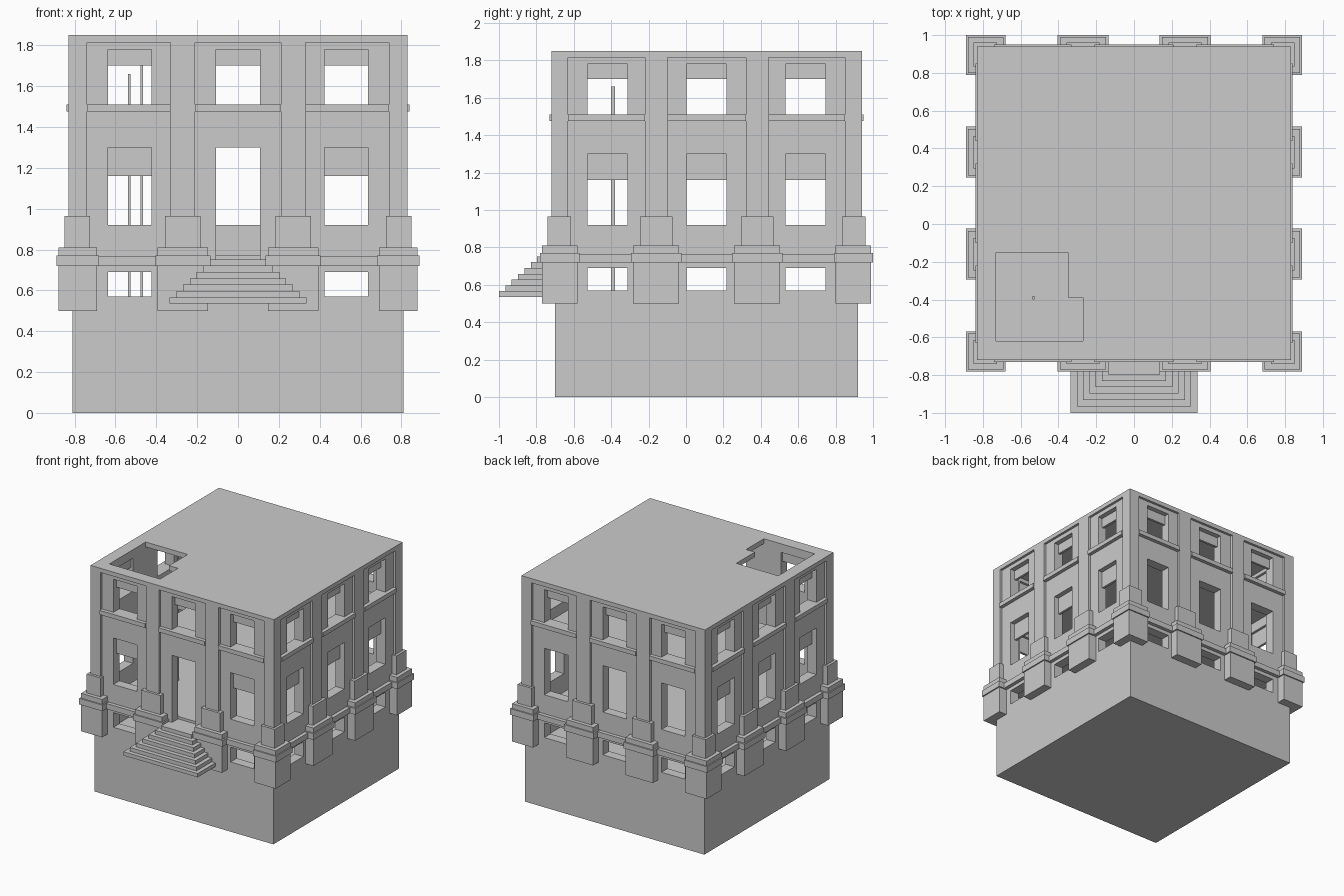
import bpy, bmesh
from mathutils import Matrix, Vector

if "Cube" in bpy.data.objects:
    bpy.data.objects.remove(bpy.data.objects["Cube"])

stone = bpy.data.materials.new("stone_grey")
stone.use_nodes = True
GREY = (0.6, 0.6, 0.6, 1)
stone.diffuse_color = GREY
stone.node_tree.nodes["Principled BSDF"].inputs["Base Color"].default_value = GREY

CY = 0.11        # centre of the square body in y
HALF = 0.81      # half width of the body
INNER = 0.73     # half width inside the walls
BAY = 0.53       # spacing of the window bays
PIER = 0.27      # offset of the middle piers
FRONT, RIGHT, BACK, LEFT = range(4)


def box(lo, hi, side=None):
    return Vector(lo), Vector(hi), side


def wall_box(side, u0, u1, z0, z1, out, inward=0.01):
    """Box on one side of the body: u along the wall, out past its face."""
    return box((u0, -HALF - out, z0), (u1, -HALF + inward, z1), side)


def build(name, boxes):
    """One object from a list of boxes, turned to their side if they have one."""
    bm = bmesh.new()
    for lo, hi, side in boxes:
        m = Matrix.Translation((lo + hi) / 2) @ Matrix.Diagonal((hi - lo).to_4d())
        if side is not None:
            m = Matrix.Translation((0, CY, 0)) @ Matrix.Rotation(
                side * 1.5707963, 4, 'Z') @ m
        bmesh.ops.create_cube(bm, size=1, matrix=m)
    return finish(name, bm)


def finish(name, bm):
    mesh = bpy.data.meshes.new(name)
    bm.to_mesh(mesh)
    bm.free()
    mesh.materials.append(stone)
    ob = bpy.data.objects.new(name, mesh)
    bpy.context.collection.objects.link(ob)
    return ob


def slab(name, outline, z0, z1):
    bm = bmesh.new()
    face = bm.faces.new([bm.verts.new((x, y, z0)) for x, y in outline])
    top = bmesh.ops.extrude_face_region(bm, geom=[face])
    verts = [v for v in top["geom"] if isinstance(v, bmesh.types.BMVert)]
    bmesh.ops.translate(bm, verts=verts, vec=(0, 0, z1 - z0))
    bmesh.ops.recalc_face_normals(bm, faces=bm.faces)
    return finish(name, bm)


def body_box(half, z0, z1):
    return box((-half, CY - half, z0), (half, CY + half, z1))


def cut(target, cutter):
    mod = target.modifiers.new("cut", 'BOOLEAN')
    mod.operation = 'DIFFERENCE'
    mod.solver = 'EXACT'
    mod.object = cutter
    bpy.context.view_layer.objects.active = target
    bpy.ops.object.modifier_apply(modifier=mod.name)
    bpy.data.objects.remove(cutter)


# Basement and hollow walls
build("basement", [body_box(HALF, 0, 0.5)])
walls = build("walls", [body_box(HALF, 0.5, 1.85)])
cut(walls, build("room_cutter", [body_box(INNER, 0.4, 1.95)]))

# Window and door openings, with half-drawn blinds
openings, blinds = [], []
for side in range(4):
    for bay in (-1, 0, 1):
        u0, u1 = bay * BAY - 0.107, bay * BAY + 0.107
        door = side == FRONT and bay == 0
        rows = [(1.51, 1.78), (0.75 if door else 0.92, 1.30)]
        if not door:
            rows.append((0.57, 0.69))
        for z0, z1 in rows:
            openings.append(wall_box(side, u0, u1, z0, z1, 0.05, 0.12))
        shades = [(1.70, 1.79)]
        if not door and side != BACK:
            shades.append((1.16, 1.31))
        for z0, z1 in shades:
            blinds.append(wall_box(side, u0 - 0.01, u1 + 0.01, z0, z1, -0.04, 0.06))
cut(walls, build("opening_cutter", openings))
build("window_blinds", blinds)

# Pilasters, pedestals and mouldings on all four sides
pilasters, pedestals, belts, cornice, plinth = [], [], [], [], []
for side in range(4):
    for s in (-1, 1):
        def pier(u0, u1, z0, z1, out):
            a, b = sorted((s * u0, s * u1))
            return wall_box(side, a, b, z0, z1, out)
        pilasters += [pier(PIER - 0.06, PIER + 0.06, 0.9, 1.85, 0.02),
                      pier(0.74, HALF + 0.02, 0.9, 1.85, 0.02)]
        for half, edge, z0, z1, out in ((0.123, 0.69, 0.5, 0.81, 0.07),
                                        (0.135, 0.68, 0.72, 0.77, 0.08),
                                        (0.087, 0.725, 0.8, 0.965, 0.04)):
            pedestals += [pier(PIER - half, PIER + half, z0, z1, out),
                          pier(edge, HALF + out, z0, z1, out)]
        belts.append(pier(PIER + 0.06, 0.74, 1.475, 1.51, 0.03))
        plinth.append(pier(PIER, 0.74, 0.72, 0.765, 0.03))
    belts.append(wall_box(side, -PIER + 0.06, PIER - 0.06, 1.475, 1.51, 0.03))
    if side != FRONT:
        plinth.append(wall_box(side, -PIER, PIER, 0.72, 0.765, 0.03))
    cornice.append(wall_box(side, -HALF - 0.02, HALF + 0.02, 1.815, 1.85, 0.02))
build("pilasters", pilasters)
build("pedestals", pedestals)
build("belt_course", belts)
build("plinth_band", plinth)
build("cornice", cornice)

# Roof and floors, the upper two open over the stairwell corner
y0, y1 = CY - INNER, CY + INNER
open_corner = [(-0.27, y0), (INNER, y0), (INNER, y1), (-INNER, y1),
               (-INNER, -0.15), (-0.35, -0.15), (-0.35, -0.39), (-0.27, -0.39)]
slab("roof", open_corner, 1.81, 1.85)
slab("upper_floor", open_corner, 1.38, 1.42)
build("ground_floor", [body_box(INNER, 0.73, 0.77)])

# Stairwell posts
build("stairwell_posts", [box((-0.538, -0.4, 0.5), (-0.526, -0.38, 1.66)),
                          box((-0.477, -0.12, 0.5), (-0.465, -0.1, 1.82))])

# Entrance steps, open on three sides
steps = []
for i in range(7):
    w = 0.335 - i * 0.033
    z = 0.535 + i * 0.031
    steps.append(box((-w, -1 + i * 0.034, z), (w, -0.69, z + 0.031)))
build("entrance_steps", steps)
